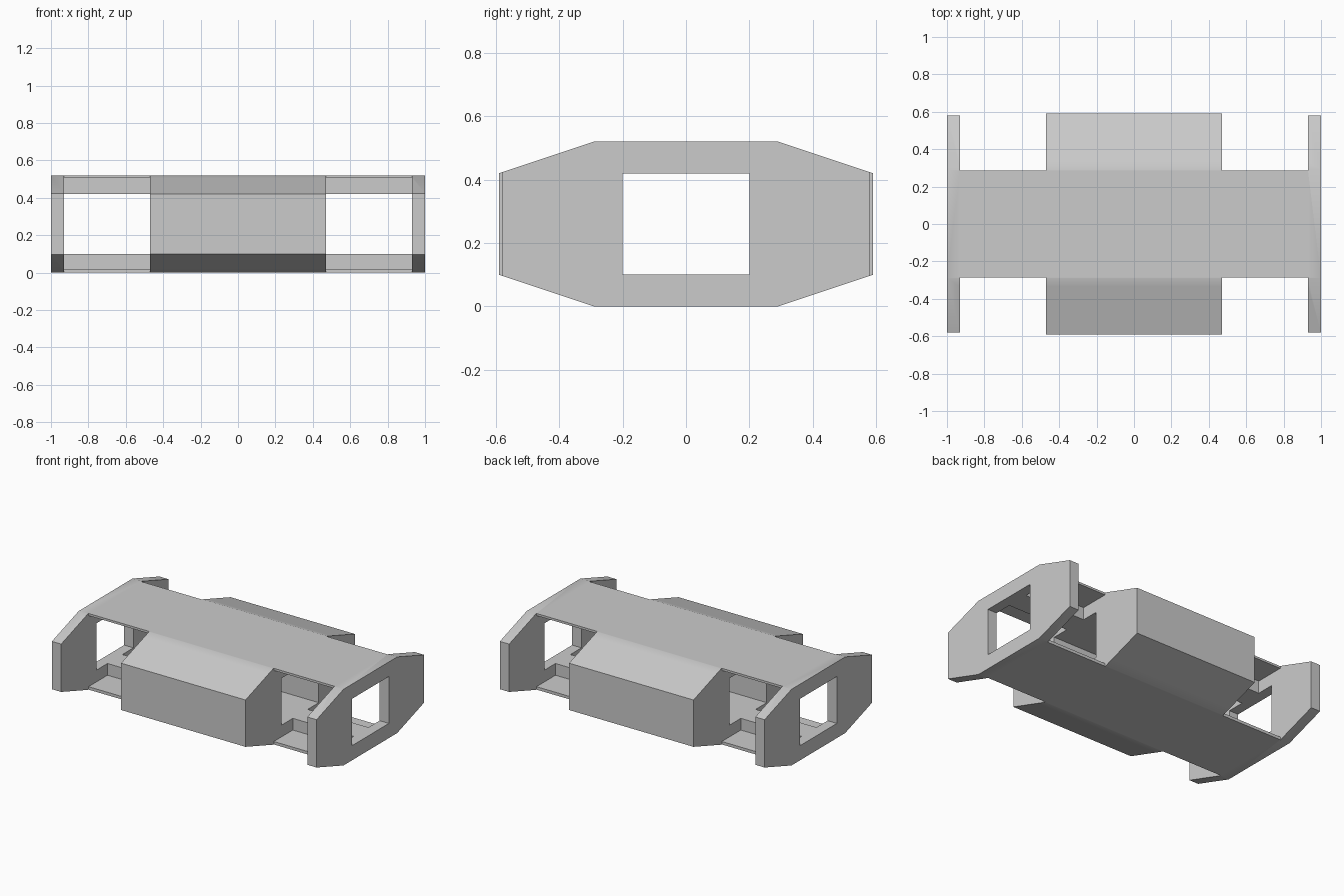
import bpy, bmesh, math

if "Cube" in bpy.data.objects:
    bpy.data.objects.remove(bpy.data.objects["Cube"], do_unlink=True)

HEIGHT = 0.52
BAY_IN, BAY_OUT = 0.47, 0.93      # bay extent along the length

grey = bpy.data.materials.new("plain_grey")
grey.use_nodes = True
colour = (0.6, 0.6, 0.6, 1)
grey.diffuse_color = colour
grey.node_tree.nodes["Principled BSDF"].inputs["Base Color"].default_value = colour


def add_object(name, bm):
    bmesh.ops.recalc_face_normals(bm, faces=bm.faces)
    mesh = bpy.data.meshes.new(name)
    bm.to_mesh(mesh)
    bm.free()
    mesh.materials.append(grey)
    obj = bpy.data.objects.new(name, mesh)
    bpy.context.collection.objects.link(obj)
    return obj


def cut_box(body, low, high):
    """Subtract the box between two corners from the body."""
    bm = bmesh.new()
    bmesh.ops.create_cube(bm, size=1)
    for v in bm.verts:
        v.co = [a + (b - a) * (c + 0.5) for a, b, c in zip(low, high, v.co)]
    cutter = add_object("cutter", bm)
    cutter.hide_render = True
    mod = body.modifiers.new("cut", "BOOLEAN")
    mod.operation, mod.solver, mod.object = "DIFFERENCE", "EXACT", cutter
    bpy.ops.object.modifier_apply(modifier=mod.name)
    bpy.data.objects.remove(cutter, do_unlink=True)


# Body: eight-sided profile swept along the length
half = [(0.29, 0), (0.59, 0.1), (0.59, 0.42), (0.29, HEIGHT)]
profile = half + [(-y, z) for y, z in reversed(half)]
bm = bmesh.new()
face = bm.faces.new([bm.verts.new((-1, y, z)) for y, z in profile])
swept = bmesh.ops.extrude_face_region(bm, geom=[face])["geom"]
bmesh.ops.translate(bm, vec=(2, 0, 0),
                    verts=[g for g in swept if isinstance(g, bmesh.types.BMVert)])
body = add_object("mount_frame", bm)
bpy.context.view_layer.objects.active = body
body.select_set(True)


def cut_corners(x, y, z):
    """Repeat a cut in the four corners of the plan."""
    for sx in (-1, 1):
        for sy in (-1, 1):
            xs, ys = sorted(sx * v for v in x), sorted(sy * v for v in y)
            cut_box(body, (xs[0], ys[0], z[0]), (xs[1], ys[1], z[1]))


# Open side bays, slightly narrower end plates, pockets beside the spine ribs
cut_corners((BAY_IN, BAY_OUT), (0.285, 0.7), (-0.1, 0.7))
cut_corners((BAY_OUT - 0.02, 1.1), (0.58, 0.7), (-0.1, 0.7))
cut_corners((BAY_IN, BAY_OUT), (0.08, 0.35), (0.02, 0.505))

# Tunnel along the whole length
cut_box(body, (-1.1, -0.2, 0.1), (1.1, 0.2, 0.42))

bpy.ops.object.shade_smooth_by_angle(angle=math.radians(30))
